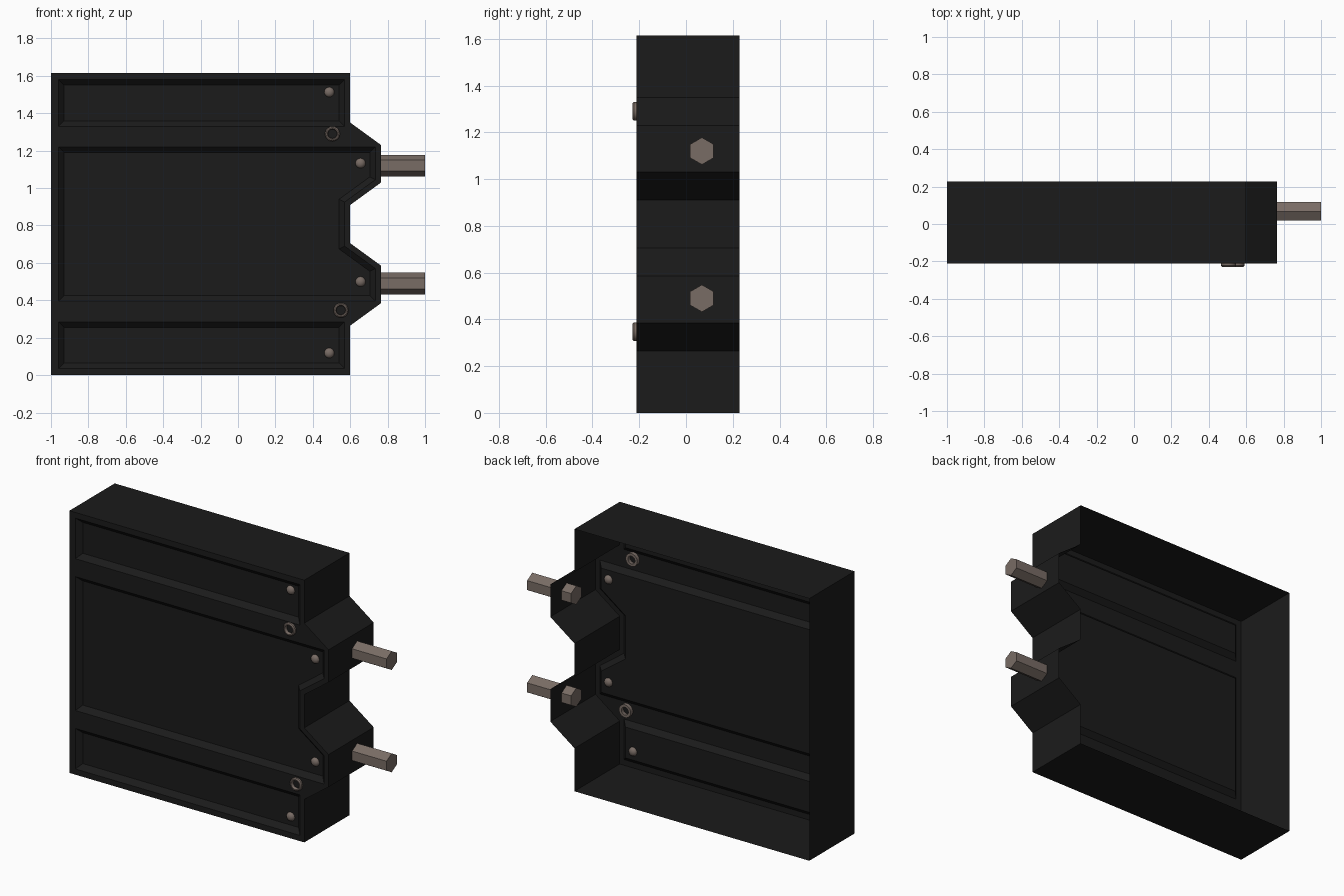
import bpy, bmesh, math
from mathutils import Vector

if "Cube" in bpy.data.objects:
    bpy.data.objects.remove(bpy.data.objects["Cube"])

H = 1.615                      # overall height
FRONT, BACK = -0.212, 0.228    # depth of the open-backed shell
DEPTH = 0.03                   # depth of the pressed panels


def material(name, rgb):
    m = bpy.data.materials.new(name)
    m.diffuse_color = (*rgb, 1)
    m.use_nodes = True
    m.node_tree.nodes["Principled BSDF"].inputs["Base Color"].default_value = m.diffuse_color
    return m


black = material("black_casing", (0.011, 0.011, 0.011))
metal = material("dull_metal", (0.19, 0.15, 0.13))


def finish(name, bm, mat, smooth=False):
    me = bpy.data.meshes.new(name)
    bm.to_mesh(me)
    bm.free()
    ob = bpy.data.objects.new(name, me)
    bpy.context.collection.objects.link(ob)
    me.materials.append(mat)
    if smooth:
        bpy.ops.object.select_all(action='DESELECT')
        ob.select_set(True)
        bpy.context.view_layer.objects.active = ob
        bpy.ops.object.shade_smooth_by_angle(angle=math.radians(40))
    return ob


def mirrored(half):
    """Complete a lower half outline with its reflection about mid height."""
    return half + [(x, H - z) for x, z in reversed(half)]


def inset(pts, d):
    """Move every side of a counter-clockwise outline inwards by d."""
    out, n = [], len(pts)
    for i in range(n):
        p0, p1, p2 = (Vector(pts[(i + k) % n]) for k in (-1, 0, 1))
        a, b = (p1 - p0).normalized(), (p2 - p1).normalized()
        na, nb = Vector((-a.y, a.x)), Vector((-b.y, b.x))
        out.append(tuple(p1 + (na + nb) * d / (1 + na.dot(nb))))
    return out


def ring(bm, pts, y):
    return [bm.verts.new((x, y, z)) for x, z in pts]


def bridge(bm, a, b):
    for i in range(len(a)):
        j = (i + 1) % len(a)
        bm.faces.new((a[i], a[j], b[j], b[i]))


# Casing: outline with two tapered terminal tabs, open at the back
outline = mirrored([(-1, 0), (0.6, 0), (0.6, 0.265), (0.765, 0.385),
                    (0.765, 0.585), (0.6, 0.705)])
low_panel = [(-0.96, 0.035), (0.57, 0.035), (0.57, 0.285), (-0.96, 0.285)]
top_panel = [(x, H - z) for x, z in reversed(low_panel)]
mid_panel = mirrored([(-0.96, 0.395), (0.735, 0.395), (0.735, 0.57), (0.57, 0.69)])

bm = bmesh.new()
front = ring(bm, outline, FRONT)
bridge(bm, front, ring(bm, outline, BACK))
loops = [front]
for panel in (low_panel, mid_panel, top_panel):
    rim = ring(bm, panel, FRONT)
    floor = ring(bm, inset(panel, DEPTH), FRONT + DEPTH)
    bridge(bm, rim, floor)
    bm.faces.new(floor)
    loops.append(rim)
edges = [bm.edges.get((l[i - 1], l[i])) for l in loops for i in range(len(l))]
bmesh.ops.triangle_fill(bm, use_beauty=True, edges=edges, normal=(0, -1, 0))
bmesh.ops.recalc_face_normals(bm, faces=bm.faces[:])
if sum(f.normal.y * f.calc_area() for f in bm.faces) > 0:
    bmesh.ops.reverse_faces(bm, faces=bm.faces[:])
finish("casing", bm, black)


# Hexagonal terminal pins passing through the tab ends
for name, z in (("lower_pin", 0.49), ("upper_pin", 1.12)):
    bm = bmesh.new()
    ends = []
    for x in (0.70, 1.0):
        ends.append([bm.verts.new((x, 0.068 + 0.058 * math.sin(k * math.pi / 3),
                                   z + 0.058 * math.cos(k * math.pi / 3)))
                     for k in range(6)])
        bm.faces.new(ends[-1])
    bridge(bm, *ends)
    bmesh.ops.recalc_face_normals(bm, faces=bm.faces[:])
    finish(name, bm, metal)


# Hollow eyelets standing proud of the front plate
def eyelet(name, x, z):
    bm = bmesh.new()
    section = [(0.024, -0.19), (0.024, -0.224), (0.028, -0.229), (0.034, -0.229),
               (0.04, -0.223), (0.04, -0.19)]
    n = 20
    rings = [ring(bm, [(x + r * math.cos(2 * math.pi * k / n),
                        z + r * math.sin(2 * math.pi * k / n)) for k in range(n)], y)
             for r, y in section]
    for i in range(len(rings)):
        bridge(bm, rings[i - 1], rings[i])
    bmesh.ops.recalc_face_normals(bm, faces=bm.faces[:])
    finish(name, bm, metal, True)


eyelet("upper_eyelet", 0.505, 1.29)
eyelet("lower_eyelet", 0.55, 0.347)

# Domed rivets set in the panels
for i, (x, z) in enumerate([(0.488, 0.118), (0.655, 0.5), (0.655, 1.133), (0.488, 1.513)]):
    bm = bmesh.new()
    bmesh.ops.create_uvsphere(bm, u_segments=16, v_segments=10, radius=0.027)
    bmesh.ops.scale(bm, vec=(1, 0.75, 1), verts=bm.verts)
    bmesh.ops.translate(bm, vec=(x, FRONT + DEPTH, z), verts=bm.verts)
    finish(f"rivet_{i + 1}", bm, metal, True)
